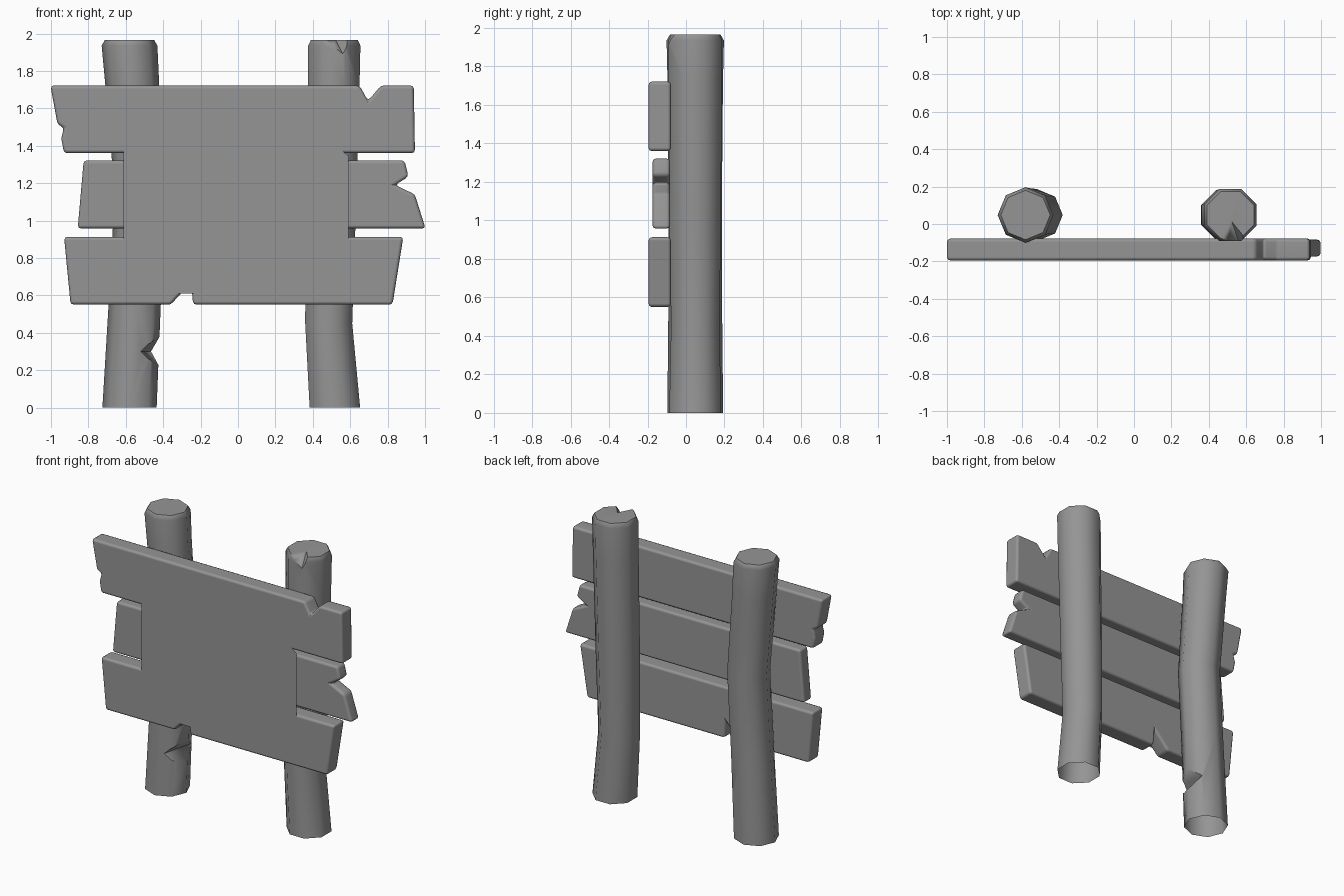
import bpy, bmesh, math

if "Cube" in bpy.data.objects:
    bpy.data.objects.remove(bpy.data.objects["Cube"])

# dark grey shared by every part
GREY = bpy.data.materials.new("dark_grey_wood")
GREY.diffuse_color = (0.3, 0.3, 0.3, 1)
GREY.use_nodes = True
GREY.node_tree.nodes["Principled BSDF"].inputs["Base Color"].default_value = GREY.diffuse_color


def add_object(name, bm):
    bmesh.ops.recalc_face_normals(bm, faces=bm.faces)
    me = bpy.data.meshes.new(name)
    bm.to_mesh(me)
    bm.free()
    me.materials.append(GREY)
    ob = bpy.data.objects.new(name, me)
    bpy.context.collection.objects.link(ob)
    return ob


def activate(ob):
    bpy.ops.object.select_all(action='DESELECT')
    ob.select_set(True)
    bpy.context.view_layer.objects.active = ob


def smooth(ob, degrees):
    activate(ob)
    bpy.ops.object.shade_smooth_by_angle(angle=math.radians(degrees))


def plank(name, outline, y0, y1):
    bm = bmesh.new()
    face = bm.faces.new([bm.verts.new((x, y0, z)) for x, z in outline])
    ext = bmesh.ops.extrude_face_region(bm, geom=[face])['geom']
    bmesh.ops.translate(bm, vec=(0, y1 - y0, 0),
                        verts=[v for v in ext if isinstance(v, bmesh.types.BMVert)])
    ob = add_object(name, bm)
    mod = ob.modifiers.new("soft_edges", 'BEVEL')
    mod.width = 0.018
    mod.segments = 2
    mod.limit_method = 'ANGLE'
    mod.angle_limit = math.radians(30)
    activate(ob)
    bpy.ops.object.modifier_apply(modifier=mod.name)
    smooth(ob, 60)
    # keep the broad faces flat
    ob.modifiers.new("flat_faces", 'WEIGHTED_NORMAL').weight = 100
    bpy.ops.object.modifier_apply(modifier="flat_faces")
    return ob


def post(name, rings, turn, notch):
    # rings: (centre x, height, radius)
    bm = bmesh.new()
    loops = []
    for cx, z, r in rings:
        loops.append([bm.verts.new((cx + r * math.cos(turn + i * math.pi / 4),
                                    0.048 + r * math.sin(turn + i * math.pi / 4), z))
                      for i in range(8)])
    for a, b in zip(loops, loops[1:]):
        for i in range(8):
            j = (i + 1) % 8
            bm.faces.new((a[i], a[j], b[j], b[i]))
    bm.faces.new(loops[0])
    bm.faces.new(loops[-1])
    ob = add_object(name, bm)

    # chipped notch cut out of the post
    bm = bmesh.new()
    for p in notch:
        bm.verts.new(p)
    bmesh.ops.convex_hull(bm, input=bm.verts)
    cutter = add_object(name + "_cutter", bm)
    cutter.hide_render = True
    mod = ob.modifiers.new("chip", 'BOOLEAN')
    mod.operation = 'DIFFERENCE'
    mod.solver = 'EXACT'
    mod.object = cutter
    activate(ob)
    bpy.ops.object.modifier_apply(modifier=mod.name)
    bpy.data.objects.remove(cutter)

    # open underside
    bm = bmesh.new()
    bm.from_mesh(ob.data)
    base = [f for f in bm.faces if all(v.co.z < 0.001 for v in f.verts)]
    bmesh.ops.delete(bm, geom=base, context='FACES_ONLY')
    bm.to_mesh(ob.data)
    bm.free()
    smooth(ob, 55)
    ob.modifiers.new("even_shading", 'WEIGHTED_NORMAL').keep_sharp = True
    bpy.ops.object.modifier_apply(modifier="even_shading")
    return ob


# posts
post("left_post",
     [(-0.58, 0, 0.145), (-0.55, 0.6, 0.139), (-0.52, 1.15, 0.139),
      (-0.565, 1.72, 0.144), (-0.58, 1.935, 0.149), (-0.58, 1.965, 0.132)],
     0,
     [(-0.53, -0.12, 0.30), (-0.46, 0.17, 0.30),
      (-0.3, -0.12, 0.40), (-0.3, -0.12, 0.20),
      (-0.3, 0.17, 0.48), (-0.3, 0.17, 0.12)])
post("right_post",
     [(0.518, 0, 0.146), (0.485, 0.45, 0.136), (0.494, 0.95, 0.144),
      (0.512, 1.72, 0.149), (0.515, 1.935, 0.151), (0.515, 1.965, 0.136)],
     math.pi / 8,
     [(0.52, 0.02, 1.97), (0.43, -0.15, 1.97), (0.66, -0.15, 1.97),
      (0.58, -0.15, 1.85), (0.52, 0.02, 2.05), (0.43, -0.15, 2.05), (0.66, -0.15, 2.05)])

# planks with broken ends and chips
plank("top_plank",
      [(-1.003, 1.722), (0.65, 1.722), (0.695, 1.64), (0.765, 1.722), (0.94, 1.722),
       (0.946, 1.36), (-0.93, 1.36), (-0.945, 1.44), (-0.93, 1.495), (-0.965, 1.515)],
      -0.195, -0.078)
plank("middle_plank",
      [(-0.825, 1.322), (0.89, 1.322), (0.912, 1.235), (0.84, 1.19), (0.945, 1.14),
       (1.003, 0.957), (-0.857, 0.957)],
      -0.174, -0.083)
plank("bottom_plank",
      [(-0.93, 0.913), (0.884, 0.913), (0.826, 0.55), (-0.24, 0.55), (-0.25, 0.67),
       (-0.36, 0.55), (-0.895, 0.55)],
      -0.195, -0.078)

# thin notice sheet with a torn corner
bm = bmesh.new()
bm.faces.new([bm.verts.new((x, -0.1975, z)) for x, z in
              [(-0.612, 0.61), (0.592, 0.61), (0.592, 1.345), (0.40, 1.50),
               (0.36, 1.66), (-0.612, 1.66)]])
sheet = add_object("notice_sheet", bm)
if sheet.data.polygons[0].normal.y > 0:
    sheet.data.flip_normals()
